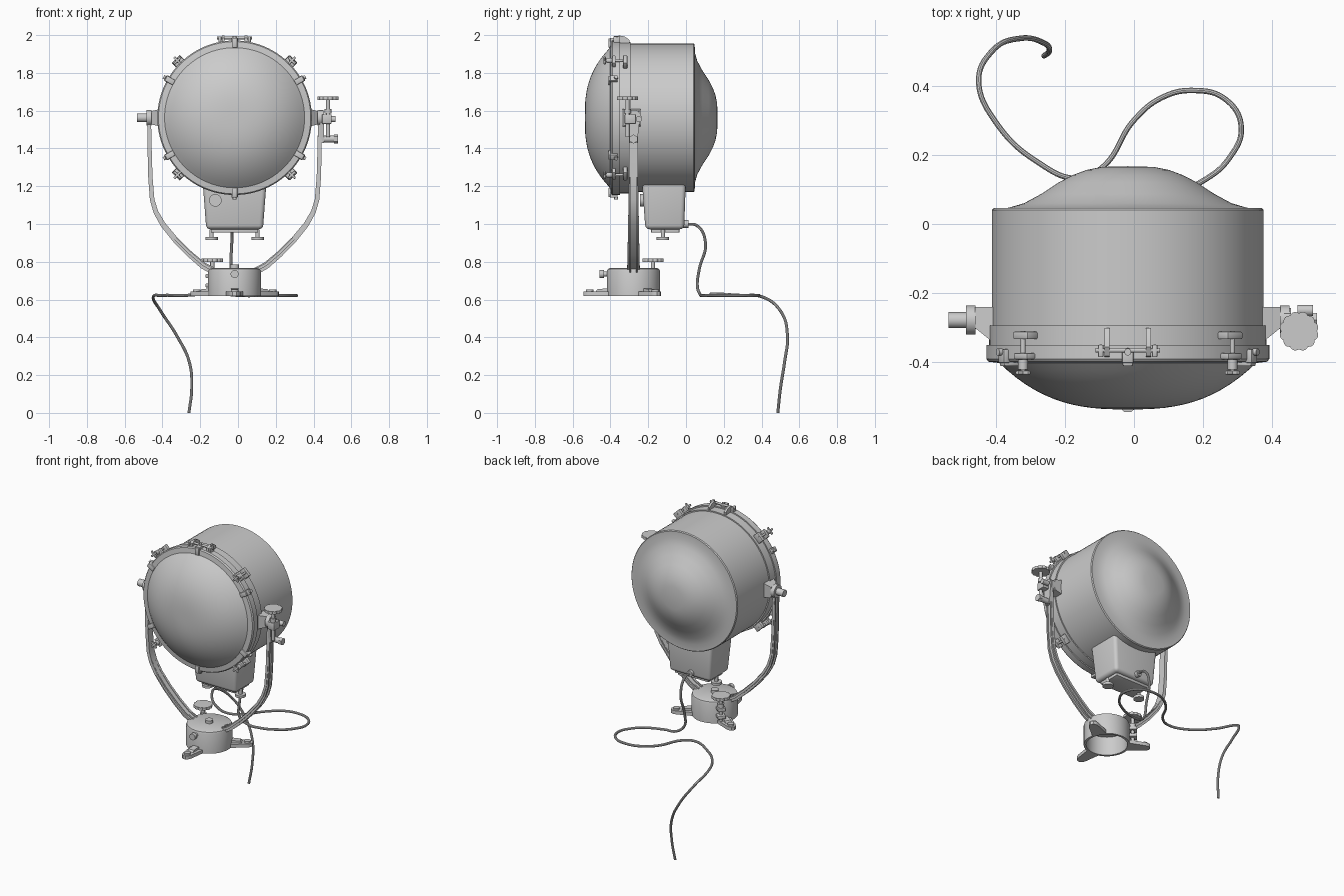
import bpy, bmesh, math
from mathutils import Vector, Matrix

if "Cube" in bpy.data.objects:
    bpy.data.objects.remove(bpy.data.objects["Cube"])

CX, ZC = -0.018, 1.5625      # lamp centre line
YB = -0.278                  # yoke and base centre in y


def finish(name, bm):
    bmesh.ops.remove_doubles(bm, verts=bm.verts, dist=1e-5)
    bmesh.ops.recalc_face_normals(bm, faces=bm.faces)
    me = bpy.data.meshes.new(name)
    bm.to_mesh(me)
    bm.free()
    ob = bpy.data.objects.new(name, me)
    bpy.context.collection.objects.link(ob)
    return ob


def lathe(name, prof, origin, axis='z', seg=72):
    """Revolve (radius, distance) points around the given axis."""
    bm = bmesh.new()
    rings = []
    for r, d in prof:
        ring = []
        for i in range(seg):
            a = 2 * math.pi * i / seg
            u, v = r * math.cos(a), r * math.sin(a)
            p = (u, d, v) if axis == 'y' else (u, v, d)
            ring.append(bm.verts.new(Vector(origin) + Vector(p)))
        rings.append(ring)
    for a, b in zip(rings, rings[1:]):
        for i in range(seg):
            j = (i + 1) % seg
            bm.faces.new((a[i], a[j], b[j], b[i]))
    return finish(name, bm)


def cyl(name, p0, p1, r, r2=None, seg=24):
    p0, p1 = Vector(p0), Vector(p1)
    d = p1 - p0
    m = Matrix.Translation((p0 + p1) / 2) @ d.to_track_quat('Z', 'Y').to_matrix().to_4x4()
    bm = bmesh.new()
    bmesh.ops.create_cone(bm, cap_ends=True, segments=seg, radius1=r,
                          radius2=r if r2 is None else r2, depth=d.length, matrix=m)
    return finish(name, bm)


def box(name, c, size, rot=None, bevel=0.004):
    bm = bmesh.new()
    bmesh.ops.create_cube(bm, size=1, matrix=Matrix.Diagonal((*size, 1)))
    bmesh.ops.bevel(bm, geom=bm.edges[:], offset=bevel, segments=2, affect='EDGES', profile=0.5)
    bm.transform(Matrix.Translation(c) @ (rot or Matrix()))
    return finish(name, bm)


def hull(name, pts, bevel=0.0):
    bm = bmesh.new()
    for p in pts:
        bm.verts.new(p)
    bmesh.ops.convex_hull(bm, input=bm.verts[:])
    bmesh.ops.dissolve_limit(bm, angle_limit=0.02, verts=bm.verts[:], edges=bm.edges[:])
    if bevel:
        bmesh.ops.bevel(bm, geom=bm.edges[:], offset=bevel, segments=4, affect='EDGES', profile=0.5)
    return finish(name, bm)


def scalloped_knob(name, c, r, h, lobes=12):
    """Hand wheel with a wavy rim, axis along z."""
    bm = bmesh.new()
    n = lobes * 6
    vs = []
    for i in range(n):
        a = 2 * math.pi * i / n
        q = r - 0.005 + 0.005 * abs(math.sin(a * lobes / 2))
        vs.append(bm.verts.new((c[0] + q * math.cos(a), c[1] + q * math.sin(a), c[2] - h / 2)))
    f = bm.faces.new(vs)
    ext = bmesh.ops.extrude_face_region(bm, geom=[f])['geom']
    bmesh.ops.translate(bm, vec=(0, 0, h), verts=[v for v in ext if isinstance(v, bmesh.types.BMVert)])
    return finish(name, bm)


def strip(name, stations, side):
    """Sweep a rectangle through (x, z, half width, thickness, outward offset) stations."""
    bm = bmesh.new()
    prev = None
    for i, (x, z, w, t, off) in enumerate(stations):
        a, b = stations[max(i - 1, 0)], stations[min(i + 1, len(stations) - 1)]
        n = Vector((b[1] - a[1], a[0] - b[0])).normalized() * -1
        ring = [bm.verts.new((side * (x + n.x * (k + off)), YB + y, z + n.y * (k + off)))
                for k, y in ((-t / 2, -w), (t / 2, -w), (t / 2, w), (-t / 2, w))]
        if prev:
            for k in range(4):
                bm.faces.new((prev[k], prev[k - 1], ring[k - 1], ring[k]))
        else:
            bm.faces.new(ring)
        prev = ring
    bm.faces.new(prev)
    return finish(name, bm)


# Lamp housing: drum, domed back, stepped front rim, bulging lens
O = (0, 0, ZC)
lathe("drum", [(0.36, -0.38), (0.393, -0.38), (0.393, 0.04), (0.388, 0.046), (0.34, 0.046)], O, 'y', 96)
lathe("back_dome", [(0.388, 0.046), (0.345, 0.047), (0.30, 0.06), (0.25, 0.087), (0.20, 0.12),
                    (0.16, 0.141), (0.12, 0.156), (0.075, 0.165), (0, 0.167)], O, 'y', 96)
lathe("rim_band", [(0.39, -0.293), (0.401, -0.293), (0.401, -0.35), (0.39, -0.35)], O, 'y', 96)
lathe("front_rim", [(0.39, -0.35), (0.409, -0.35), (0.409, -0.39), (0.403, -0.398), (0.37, -0.402),
                    (0.36, -0.39)], O, 'y', 96)
lathe("lens", [(0.376 * k / 14, -0.397 - 0.139 * (1 - (k / 14) ** 2.7)) for k in range(15)], O, 'y', 96)


# Clips and clamp bolts around the rim
def rim(deg, r, y):
    a = math.radians(deg)
    return Vector((r * math.cos(a), y, ZC + r * math.sin(a)))


for deg in range(30, 390, 60):
    R = Matrix.Rotation(math.radians(90 - deg), 4, 'Y')
    box("rim_clip", rim(deg, 0.412, -0.382), (0.034, 0.04, 0.022), R)
    box("rim_clip_lip", rim(deg, 0.395, -0.404), (0.03, 0.014, 0.05), R)
    cyl("rim_clip_screw", rim(deg, 0.42, -0.37), rim(deg, 0.434, -0.37), 0.010)
for deg in (45, 135, 225, 315):
    R = Matrix.Rotation(math.radians(90 - deg), 4, 'Y')
    box("clamp_lug", rim(deg, 0.418, -0.322), (0.06, 0.022, 0.045), R)
    box("clamp_fork", rim(deg, 0.417, -0.382), (0.056, 0.018, 0.045), R)
    cyl("clamp_bolt", rim(deg, 0.428, -0.31), rim(deg, 0.428, -0.43), 0.007)
    cyl("clamp_nut", rim(deg, 0.428, -0.391), rim(deg, 0.428, -0.42), 0.014)
    for k in range(2):
        box("wing_nut", rim(deg, 0.428, -0.43), (0.052, 0.012, 0.013),
            R @ Matrix.Rotation(k * math.pi / 2, 4, 'Y'))

# Top hinge
for s in (-1, 1):
    x = s * 0.06
    hull("hinge_arm", [(x + dx, y, z) for dx in (-0.007, 0.007)
                       for y, z in ((-0.30, 1.945), (-0.30, 1.975), (-0.325, 1.993), (-0.355, 1.998),
                                    (-0.382, 1.985), (-0.385, 1.96))])
    box("hinge_lug", (s * 0.078, -0.367, 1.975), (0.016, 0.036, 0.036))
cyl("hinge_pin", (-0.093, -0.365, 1.985), (0.093, -0.365, 1.985), 0.007)

# Yoke arms with outer rib, pivots and brackets on both sides
path = [(0.45, 1.56), (0.447, 1.42), (0.442, 1.25), (0.432, 1.13), (0.412, 1.065), (0.375, 1.0),
        (0.31, 0.92), (0.235, 0.845), (0.165, 0.785), (0.11, 0.755)]
for s in (-1, 1):
    n = len(path) - 1
    strip("yoke_arm", [(x, z, 0.022 + 0.012 * i / n, 0.015, 0) for i, (x, z) in enumerate(path)], s)
    for y in (-1, 1):
        ob = strip("yoke_rib", [(x, z, 0.005, 0.016 + 0.022 * i / n, 0.005) for i, (x, z) in enumerate(path)], s)
        ob.data.transform(Matrix.Translation((0, y * 0.017, 0)))
    hull("pivot_bracket", [(s * 0.38, y, ZC + z) for y in (-0.24, -0.35) for z in (-0.05, 0.05)] +
         [(s * 0.442, y, ZC + z) for y in (-0.24, -0.30) for z in (-0.035, 0.035)])
    cyl("pivot_flange", (s * 0.44, YB, ZC), (s * 0.467, YB, ZC), 0.042, seg=32)
cyl("pivot_stub", (-0.46, YB, ZC), (-0.518, YB, ZC), 0.023)

# Tilt lock on the right arm
hull("lock_plate", [(x, YB + y, z) for x in (0.452, 0.472)
                    for y, z in ((-0.035, 1.57), (-0.02, 1.6), (0.02, 1.6), (0.035, 1.57),
                                 (0.02, 1.43), (-0.02, 1.43))])
cyl("lock_pin", (0.44, YB, 1.45), (0.545, YB, 1.45), 0.018)
cyl("lock_pin_head", (0.525, YB, 1.45), (0.547, YB, 1.45), 0.024, seg=6)
box("lock_block", (0.488, -0.295, 1.555), (0.05, 0.06, 0.05))
cyl("lock_cross_pin", (0.49, -0.25, 1.555), (0.535, -0.25, 1.555), 0.016)
cyl("lock_stem", (0.495, -0.31, 1.46), (0.495, -0.31, 1.67), 0.011)
cyl("lock_collar", (0.495, -0.31, 1.585), (0.495, -0.31, 1.61), 0.018)
scalloped_knob("lock_wheel", (0.495, -0.31, 1.666), 0.057, 0.018)

# Hollow base with three feet
lathe("base", [(0, 0.745), (0.125, 0.745), (0.125, 0.62), (0.14, 0.62), (0.14, 0.75), (0.136, 0.761),
               (0.126, 0.766), (0, 0.766)], (0, YB, 0))
cyl("base_cap_bolt", (0, YB, 0.76), (0, YB, 0.785), 0.024)
for deg in (-90, 30, 150):
    a = math.radians(deg)
    d = Vector((math.cos(a), math.sin(a), 0))
    t = Vector((-d.y, d.x, 0))
    c = Vector((0, YB, 0))
    hull("foot", [c + d * r + t * w * k + Vector((0, 0, z)) for k in (-1, 1) for z in (0.62, 0.643)
                  for r, w in ((0.13, 0.045), (0.235, 0.03), (0.255, 0.022), (0.265, 0.01))])
    hull("foot_web", [c + d * r + t * 0.02 * k + Vector((0, 0, z)) for k in (-1, 1)
                      for r, z in ((0.13, 0.63), (0.13, 0.66), (0.19, 0.655), (0.21, 0.63))])
    p = c + d * 0.232
    cyl("foot_boss", p + Vector((0, 0, 0.63)), p + Vector((0, 0, 0.654)), 0.02)

# Base front lock and rear hand screw
cyl("front_screw", (0, -0.41, 0.735), (0, -0.44, 0.735), 0.013)
cyl("front_screw_head", (0, -0.435, 0.735), (0, -0.458, 0.735), 0.021)
kx, ky = -0.118, -0.175
cyl("swivel_stem", (kx, ky, 0.635), (kx, ky, 0.81), 0.011)
scalloped_knob("swivel_wheel", (kx, ky, 0.808), 0.058, 0.018)
cyl("swivel_collar", (kx, ky, 0.735), (kx, ky, 0.76), 0.02)
R = Matrix.Rotation(math.radians(138), 4, 'Z')
for z in (0.675, 0.725):
    box("swivel_lug", (kx + 0.006, ky - 0.005, z), (0.07, 0.05, 0.022), R)

# Wiring box under the drum
hull("wiring_box", [(x, y, 1.25) for x in (-0.171, 0.171) for y in (-0.235, 0.0)] +
     [(x, y, 0.972) for x in (-0.15, 0.15) for y in (-0.215, -0.01)], 0.022)
box("box_cover", (0, -0.11, 0.965), (0.25, 0.15, 0.022))
cyl("box_plug", (-0.102, -0.21, 1.125), (-0.102, -0.243, 1.125), 0.033, seg=32)
for s in (-1, 1):
    p = Vector((s * 0.122, -0.122, 0))
    cyl("box_screw", p + Vector((0, 0, 0.915)), p + Vector((0, 0, 0.97)), 0.011)
    cyl("box_screw_head", p + Vector((0, 0, 0.914)), p + Vector((0, 0, 0.93)), 0.033)
cyl("cable_gland", (-0.015, -0.02, 1.0), (-0.015, 0.012, 1.0), 0.02)

for ob in bpy.data.objects:
    ob.location.x += CX

# Power cable trailing down to the ground
pts = [(-0.03, 0.0, 1.0), (-0.03, 0.06, 0.99), (-0.033, 0.103, 0.90), (-0.038, 0.07, 0.76),
       (-0.03, 0.06, 0.67), (0.02, 0.075, 0.627), (0.1, 0.085, 0.621), (0.2, 0.125, 0.621), (0.275, 0.19, 0.621),
       (0.31, 0.28, 0.621), (0.265, 0.36, 0.621), (0.17, 0.386, 0.622), (0.08, 0.365, 0.622),
       (0.0, 0.3, 0.622), (-0.09, 0.165, 0.63), (-0.16, 0.132, 0.63), (-0.28, 0.18, 0.622),
       (-0.40, 0.295, 0.622), (-0.449, 0.41, 0.612), (-0.41, 0.5, 0.54), (-0.325, 0.537, 0.41),
       (-0.258, 0.522, 0.27), (-0.245, 0.5, 0.13), (-0.26, 0.486, 0.0)]
cu = bpy.data.curves.new("cable", 'CURVE')
cu.dimensions = '3D'
cu.bevel_depth = 0.008
cu.bevel_resolution = 3
cu.use_fill_caps = True
sp = cu.splines.new('BEZIER')
sp.bezier_points.add(len(pts) - 1)
for bp, p in zip(sp.bezier_points, pts):
    bp.co = p
    bp.handle_left_type = bp.handle_right_type = 'AUTO'
cable = bpy.data.objects.new("cable", cu)
bpy.context.collection.objects.link(cable)
bpy.context.view_layer.objects.active = cable
cable.select_set(True)
bpy.ops.object.convert(target='MESH')

# Smooth shading with sharp edges kept
for ob in bpy.data.objects:
    ob.select_set(True)
bpy.ops.object.shade_smooth_by_angle(angle=math.radians(32))
